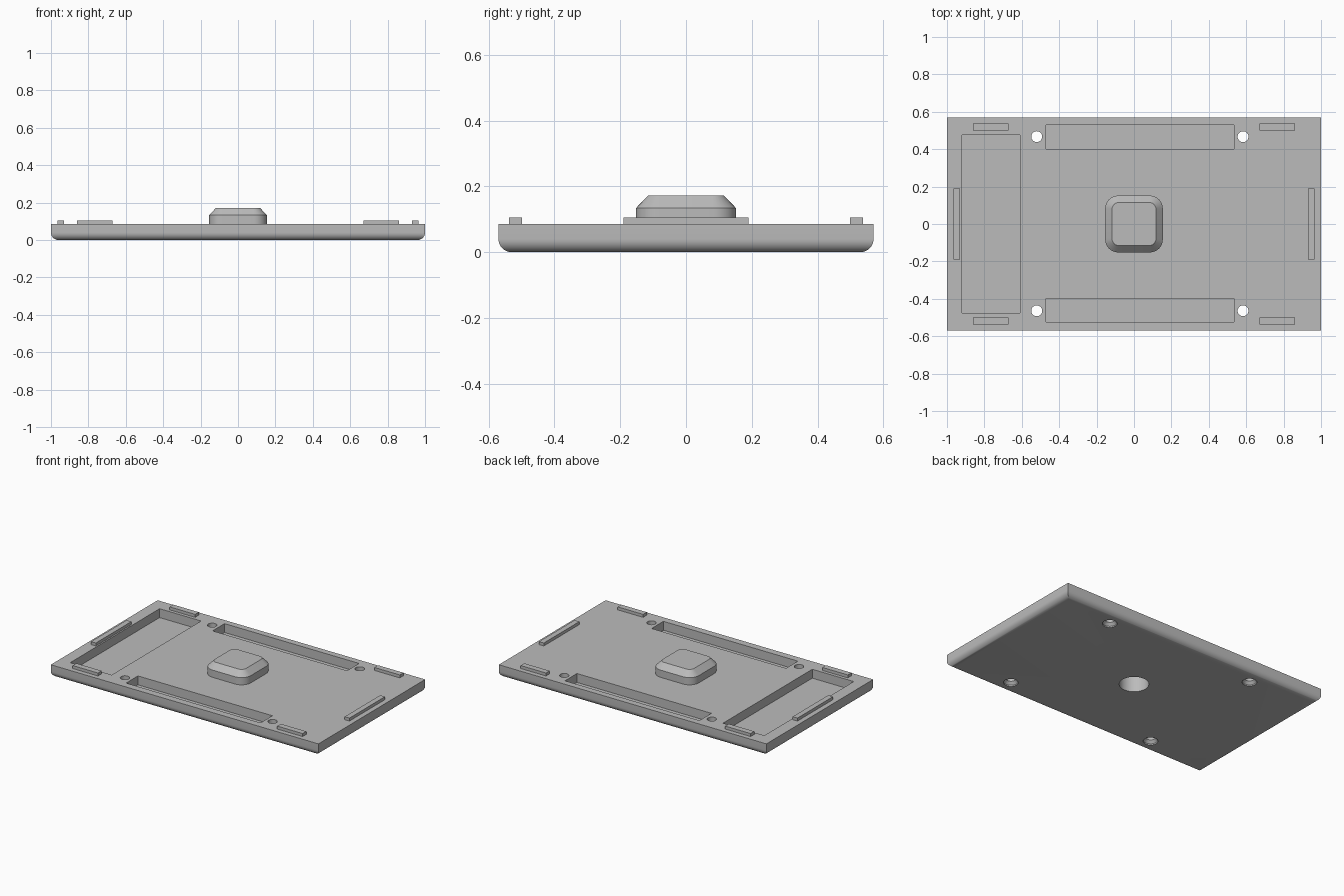
import bpy, bmesh
from math import sin, cos, pi, radians

cube = bpy.data.objects.get("Cube")
if cube:
    bpy.data.objects.remove(cube, do_unlink=True)

grey = bpy.data.materials.new("plain_grey")
grey.use_nodes = True
grey.diffuse_color = (0.5, 0.5, 0.5, 1)
grey.node_tree.nodes["Principled BSDF"].inputs["Base Color"].default_value = (0.5, 0.5, 0.5, 1)

TOP = 0.085      # plate top
FILLET = 0.04    # rounded lower edges
HALF_Y = 0.57


def ring(hx, hy, r, steps=8):
    """Rounded rectangle outline; a circle when r equals both half sizes."""
    pts = []
    for k, (sx, sy) in enumerate([(1, 1), (-1, 1), (-1, -1), (1, -1)]):
        for i in range(steps + 1):
            a = (k + i / steps) * pi / 2
            p = (sx * (hx - r) + r * cos(a), sy * (hy - r) + r * sin(a))
            if all(abs(p[0] - q[0]) + abs(p[1] - q[1]) > 1e-5 for q in pts):
                pts.append(p)
    return pts


def loft(name, sections, x=0, y=0):
    """Closed solid through sections (half x, half y, corner radius, z)."""
    bm = bmesh.new()
    loops = [[bm.verts.new((x + px, y + py, z)) for px, py in ring(hx, hy, r)]
             for hx, hy, r, z in sections]
    for low, high in zip(loops, loops[1:]):
        for i in range(len(low)):
            j = (i + 1) % len(low)
            bm.faces.new((low[i], low[j], high[j], high[i]))
    bm.faces.new(loops[0][::-1])
    bm.faces.new(loops[-1])
    bmesh.ops.recalc_face_normals(bm, faces=bm.faces)
    mesh = bpy.data.meshes.new(name)
    bm.to_mesh(mesh)
    bm.free()
    mesh.materials.append(grey)
    ob = bpy.data.objects.new(name, mesh)
    bpy.context.collection.objects.link(ob)
    return ob


def box(name, x0, x1, y0, y1, z0, z1):
    hx, hy = (x1 - x0) / 2, (y1 - y0) / 2
    return loft(name, [(hx, hy, 0, z0), (hx, hy, 0, z1)], (x0 + x1) / 2, (y0 + y1) / 2)


def activate(ob):
    bpy.ops.object.select_all(action='DESELECT')
    ob.select_set(True)
    bpy.context.view_layer.objects.active = ob


def cut(ob, cutters):
    activate(ob)
    for c in cutters:
        c.hide_render = True
        mod = ob.modifiers.new("cut", 'BOOLEAN')
        mod.operation = 'DIFFERENCE'
        mod.solver = 'EXACT'
        mod.object = c
        bpy.ops.object.modifier_apply(modifier=mod.name)


def smooth(ob):
    activate(ob)
    bpy.ops.object.shade_smooth_by_angle(angle=radians(30))


# Base plate with rounded lower edges
sections = []
for i in range(9):
    a = i / 8 * pi / 2
    inset = FILLET * (1 - sin(a))
    sections.append((1 - inset, HALF_Y - inset, 0, FILLET * (1 - cos(a))))
plate = loft("base_plate", sections + [(1, HALF_Y, 0, TOP)])

# Centre button, rounded with a chamfered top
button = loft("centre_button", [(0.154, 0.152, 0.07, TOP - 0.003),
                                (0.154, 0.152, 0.07, 0.134),
                                (0.117, 0.115, 0.035, 0.172)])

# Pockets in the top and the blind hole under the button
floor = TOP - 0.06
bore = loft("bore_cutter", [(0.09, 0.09, 0.09, -0.05), (0.09, 0.09, 0.09, 0.13)])
cutters = [bore,
           box("end_pocket_cutter", -0.92, -0.61, -0.477, 0.477, floor, 0.2),
           box("back_pocket_cutter", -0.47, 0.535, 0.4, 0.528, floor, 0.2),
           box("front_pocket_cutter", -0.47, 0.535, -0.523, -0.397, floor, 0.2)]

# Countersunk screw holes
for x in (-0.52, 0.583):
    for y in (-0.464, 0.467):
        cutters.append(loft("screw_hole_cutter",
                            [(r, r, r, z) for r, z in
                             ((0.045, -0.02), (0.045, 0.008), (0.029, 0.026), (0.029, 0.2))], x, y))
cut(plate, cutters)
cut(button, [bore])
for c in cutters:
    bpy.data.objects.remove(c, do_unlink=True)
smooth(plate)
smooth(button)

# Locating ribs around the rim
RIB_TOP = 0.105
for side, s in (("left", 1), ("right", -1)):
    xs = sorted((s * 0.93, s * 0.966))
    box(side + "_end_rib", *xs, -0.19, 0.19, TOP - 0.003, RIB_TOP)
    xs = sorted((s * 0.67, s * 0.86))
    for end, t in (("back", 1), ("front", -1)):
        ys = sorted((t * 0.499, t * 0.538))
        box(f"{end}_{side}_rib", *xs, *ys, TOP - 0.003, RIB_TOP)
